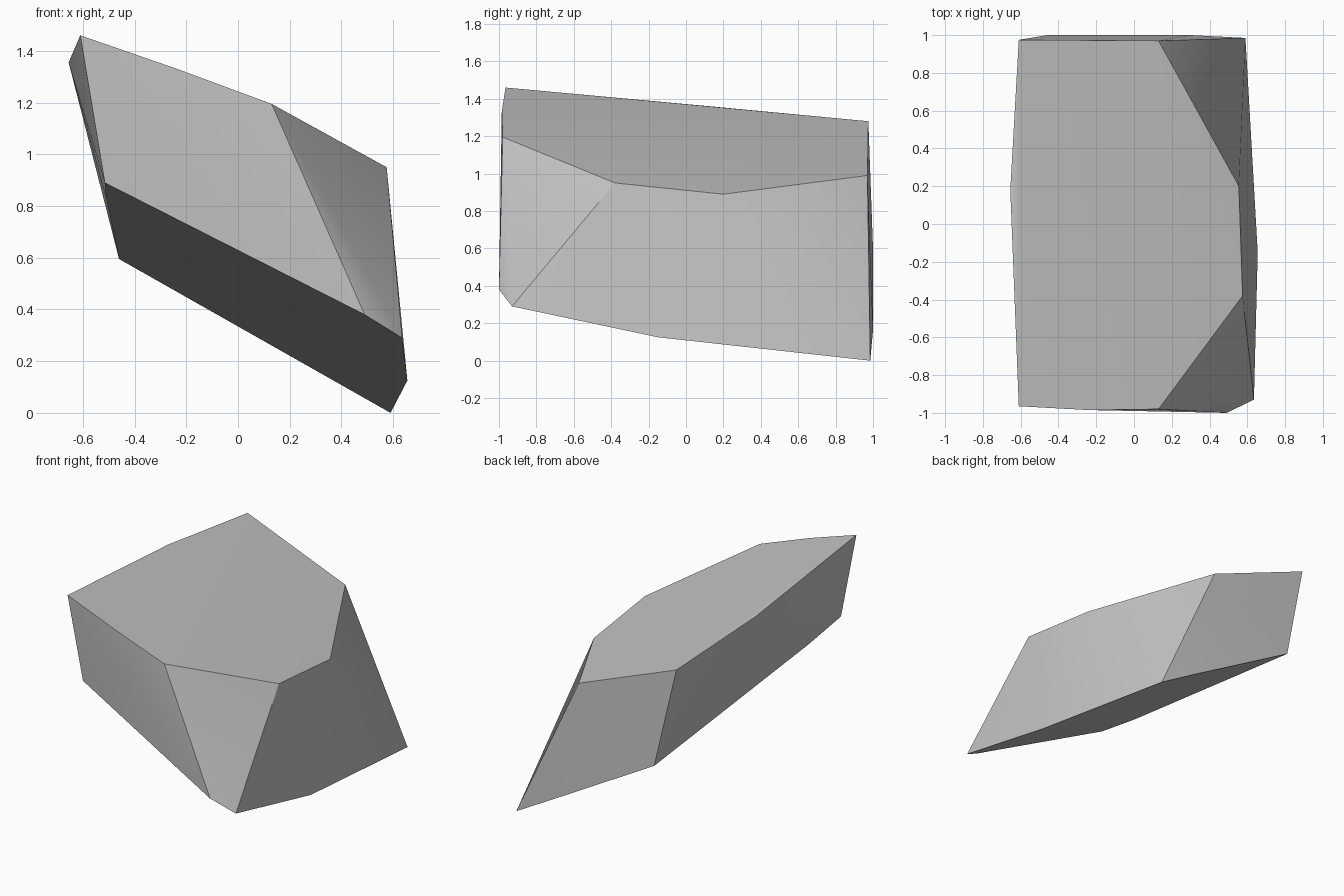
import bpy
import bmesh
import math

default_cube = bpy.data.objects.get("Cube")
if default_cube:
    bpy.data.objects.remove(default_cube, do_unlink=True)


def make_material(name, colour):
    material = bpy.data.materials.new(name)
    material.use_nodes = True
    material.diffuse_color = colour
    shader = next(n for n in material.node_tree.nodes if n.type == 'BSDF_PRINCIPLED')
    shader.inputs["Base Color"].default_value = colour
    return material


def make_hull(name, corners, material):
    """Wrap a convex skin around the corners of a chipped stone."""
    bm = bmesh.new()
    for corner in corners:
        bm.verts.new(corner)
    bmesh.ops.convex_hull(bm, input=bm.verts[:])
    # Drop any corner that the skin did not use
    loose = [v for v in bm.verts if not v.link_faces]
    bmesh.ops.delete(bm, geom=loose, context='VERTS')
    bmesh.ops.recalc_face_normals(bm, faces=bm.faces[:])
    mesh = bpy.data.meshes.new(name)
    bm.to_mesh(mesh)
    bm.free()
    mesh.materials.append(material)
    obj = bpy.data.objects.new(name, mesh)
    bpy.context.collection.objects.link(obj)
    return obj


# Rim of the sloping upper face
upper_rim = [
    (-.61, -.965, 1.46), (-.24, -.985, 1.332), (.13, -.98, 1.195),
    (.575, -.38, .95), (.555, .2, .89), (.13, .97, .99),
    (-.61, .975, 1.28), (-.655, .18, 1.355),
]

# Rim of the sloping underside
lower_rim = [
    (-.515, -.935, .89), (.49, -1, .38), (.635, -.93, .29),
    (.655, -.15, .125), (.59, .985, 0), (.3, 1, .165),
    (-.46, 1, .595), (-.51, -.6, .83),
]

stone_grey = make_material("stone grey", (.55, .55, .55, 1))
rock = make_hull("rock", upper_rim + lower_rim, stone_grey)

# Soft shading inside each facet, crisp edges between facets
bpy.ops.object.select_all(action='DESELECT')
rock.select_set(True)
bpy.context.view_layer.objects.active = rock
bpy.ops.object.shade_smooth_by_angle(angle=math.radians(30))
